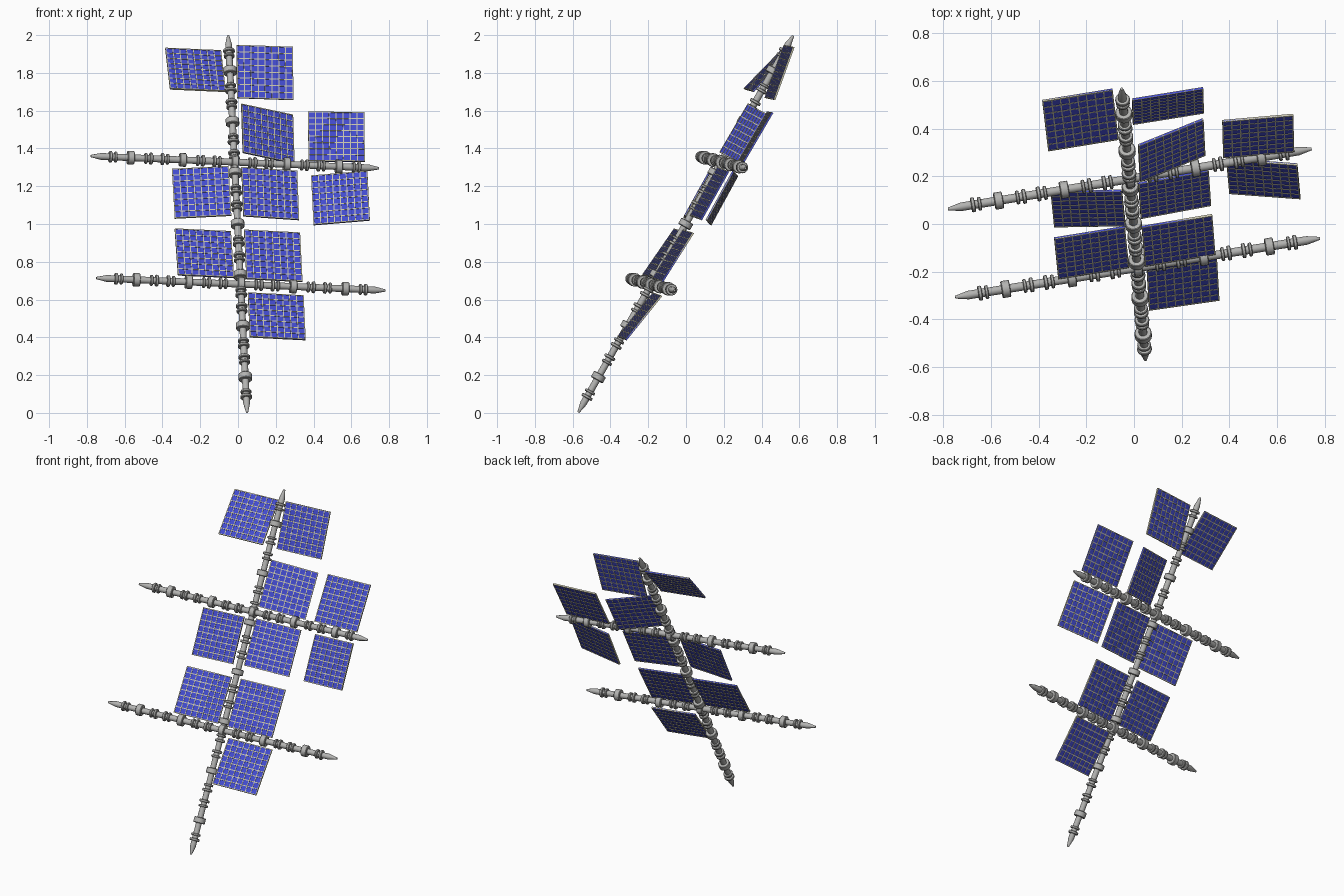
import bpy, bmesh, math
from mathutils import Vector, Matrix

if "Cube" in bpy.data.objects:
    bpy.data.objects.remove(bpy.data.objects["Cube"])


def material(name, rgb):
    m = bpy.data.materials.new(name)
    m.diffuse_color = (*rgb, 1)
    m.use_nodes = True
    m.node_tree.nodes["Principled BSDF"].inputs["Base Color"].default_value = m.diffuse_color
    return m


GREY = material("metal_grey", (0.45, 0.45, 0.44))
BLUE = material("cell_blue", (0.055, 0.07, 0.62))
GRID = material("grid_pale_gold", (0.58, 0.56, 0.42))


def finish(name, bm, mats):
    bmesh.ops.recalc_face_normals(bm, faces=bm.faces)
    me = bpy.data.meshes.new(name)
    bm.to_mesh(me)
    bm.free()
    for m in mats:
        me.materials.append(m)
    ob = bpy.data.objects.new(name, me)
    bpy.context.collection.objects.link(ob)
    return ob


# Turned spar: a rod with tapered tips, wide hubs and pairs of thin rings
def spar(name, start, end, hubs, rod=0.018, sides=16):
    start, end = Vector(start), Vector(end)
    axis = end - start
    length = axis.length
    first = 0.215
    step = (length - 2 * first) / (hubs - 1)
    collars = []
    for i in range(hubs):
        h = first + i * step
        collars.append((h, 0.018, 0.036))
        for s in (-1, 1):
            collars.append((h + s * step * 0.29, 0.007, 0.029))
            collars.append((h + s * step * 0.39, 0.008, 0.031))
    profile = [(0, 0), (0, 0.006), (0.055, rod)]
    for c, half, r in sorted(collars):
        profile += [(c - half, rod), (c - half, r - 0.003), (c - half + 0.003, r),
                    (c + half - 0.003, r), (c + half, r - 0.003), (c + half, rod)]
    profile += [(length - 0.055, rod), (length, 0.006), (length, 0)]
    bm = bmesh.new()
    verts = [bm.verts.new((r, 0, t)) for t, r in profile]
    edges = [bm.edges.new(p) for p in zip(verts, verts[1:])]
    bmesh.ops.spin(bm, geom=verts + edges, cent=(0, 0, 0), axis=(0, 0, 1),
                   angle=2 * math.pi, steps=sides)
    bmesh.ops.remove_doubles(bm, verts=bm.verts, dist=1e-5)
    place = Matrix.Translation(start) @ axis.to_track_quat('Z', 'Y').to_matrix().to_4x4()
    bmesh.ops.transform(bm, matrix=place, verts=bm.verts)
    ob = finish(name, bm, [GREY])
    bpy.context.view_layer.objects.active = ob
    ob.select_set(True)
    bpy.ops.object.shade_smooth_by_angle(angle=math.radians(30))
    ob.select_set(False)


spar("mast", (0.048, -0.57, 0.003), (-0.052, 0.567, 1.997), 7)
spar("upper_crossbeam", (-0.78, 0.063, 1.36), (0.745, 0.315, 1.295), 5)
spar("lower_crossbeam", (-0.75, -0.307, 0.714), (0.78, -0.06, 0.648), 5)

# Square panel: blue sheet with a raised lattice showing on both faces
CELLS, BAR = 8, 0.005


def panel(name, top_left, top_right, bottom_left):
    tl, tr, bl = Vector(top_left), Vector(top_right), Vector(bottom_left)
    u, v = tr - tl, bl - tl
    w, h = u.length, v.length
    n = v.cross(u).normalized()
    u.normalize()
    v.normalize()
    bm = bmesh.new()

    def box(x0, x1, y0, y1, thick, mat):
        size = Matrix.Diagonal((x1 - x0, y1 - y0, thick, 1))
        basis = Matrix((u, v, n)).transposed().to_4x4()
        mid = tl + u * (x0 + x1) / 2 + v * (y0 + y1) / 2
        made = bmesh.ops.create_cube(bm, size=1, matrix=Matrix.Translation(mid) @ basis @ size)
        for f in {f for vt in made['verts'] for f in vt.link_faces}:
            f.material_index = mat

    box(0, w, 0, h, 0.006, 0)
    for i in range(CELLS + 1):
        x = i / CELLS * (w - BAR)
        y = i / CELLS * (h - BAR)
        box(x, x + BAR, 0, h, 0.010, 1)
        box(0, w, y, y + BAR, 0.0105, 1)
    finish(name, bm, [BLUE, GRID])


panel("top_left_panel", (-.385, .517, 1.93), (-.09, .565, 1.917), (-.36, .308, 1.715))
panel("top_right_panel", (-.008, .522, 1.947), (.29, .57, 1.937), (-.005, .42, 1.667))
panel("second_inner_panel", (.018, .33, 1.635), (.29, .44, 1.577), (.026, .18, 1.378))
panel("second_outer_panel", (.37, .432, 1.593), (.668, .458, 1.59), (.374, .28, 1.333))
panel("third_left_panel", (-.35, .135, 1.29), (-.05, .14, 1.305), (-.335, -.01, 1.03))
panel("third_inner_panel", (.018, .17, 1.30), (.313, .225, 1.28), (.028, .025, 1.042))
panel("third_outer_panel", (.387, .272, 1.255), (.685, .25, 1.28), (.40, .13, .995))
panel("fourth_left_panel", (-.335, -.06, .974), (-.038, -.012, .96), (-.318, -.228, .73))
panel("fourth_right_panel", (.032, -.012, .968), (.328, .038, .953), (.045, -.175, .71))
panel("bottom_right_panel", (.052, -.172, .635), (.347, -.13, .62), (.063, -.36, .402))
